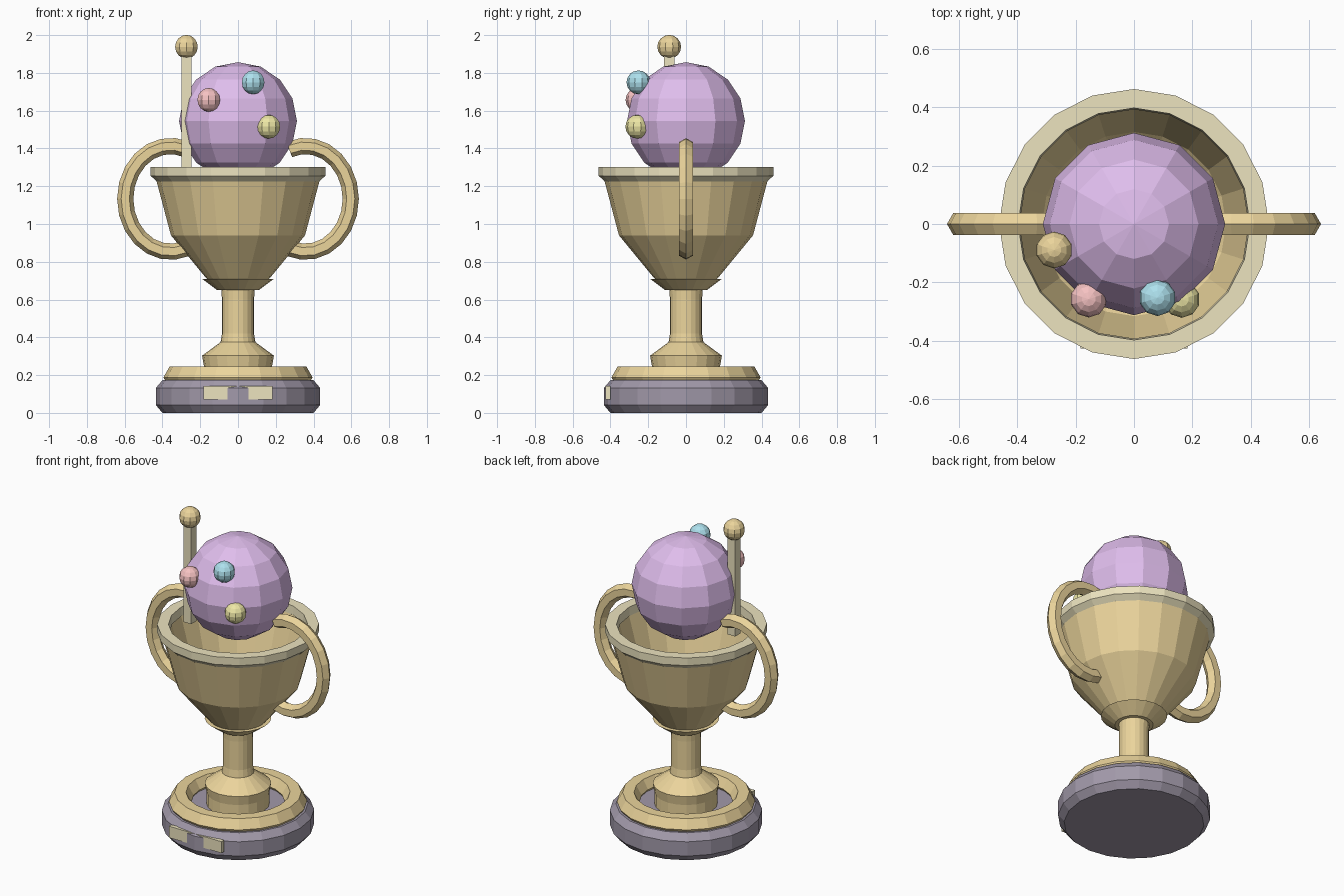
import bpy, bmesh
from math import sin, cos, pi, radians
from mathutils import Matrix, Vector

if "Cube" in bpy.data.objects:
    bpy.data.objects.remove(bpy.data.objects["Cube"])


def material(name, rgb):
    m = bpy.data.materials.new(name)
    m.diffuse_color = (*rgb, 1)
    m.use_nodes = True
    m.node_tree.nodes["Principled BSDF"].inputs["Base Color"].default_value = m.diffuse_color
    return m


GOLD = material("gold", (0.83, 0.66, 0.33))
PALE = material("pale_gold", (0.84, 0.77, 0.52))
DARK = material("dark_base", (0.36, 0.32, 0.40))
PURPLE = material("purple", (0.74, 0.51, 0.84))
PINK = material("pink", (0.92, 0.54, 0.54))
BLUE = material("blue", (0.42, 0.75, 0.85))
YELLOW = material("yellow", (0.85, 0.80, 0.38))


def finish(bm, name, mat):
    bmesh.ops.recalc_face_normals(bm, faces=bm.faces)
    me = bpy.data.meshes.new(name)
    bm.to_mesh(me)
    bm.free()
    me.materials.append(mat)
    ob = bpy.data.objects.new(name, me)
    bpy.context.collection.objects.link(ob)
    return ob


def lathe(name, mat, profile, n=20, loop=False):
    """Revolve (radius, z) points; loop closes the profile, otherwise ends are capped."""
    bm = bmesh.new()
    rings = [[bm.verts.new((r * cos(2 * pi * i / n), r * sin(2 * pi * i / n), z))
              for i in range(n)] for r, z in profile]
    pairs = list(zip(rings, rings[1:]))
    if loop:
        pairs.append((rings[-1], rings[0]))
    for a, b in pairs:
        for i in range(n):
            j = (i + 1) % n
            bm.faces.new((a[i], a[j], b[j], b[i]))
    if not loop:
        bm.faces.new(rings[0])
        bm.faces.new(rings[-1])
    return finish(bm, name, mat)


def ball(name, mat, centre, r, segs, rings):
    bm = bmesh.new()
    bmesh.ops.create_uvsphere(bm, u_segments=segs, v_segments=rings, radius=r,
                              matrix=Matrix.Translation(centre))
    return finish(bm, name, mat)


def box(name, mat, lo, hi):
    lo, hi = Vector(lo), Vector(hi)
    bm = bmesh.new()
    bmesh.ops.create_cube(bm, size=1, matrix=Matrix.Translation((lo + hi) / 2)
                          @ Matrix.Diagonal((*(hi - lo), 1)))
    return finish(bm, name, mat)


def handle(name, side, steps=14, sides=6, m=0.043):
    """Hexagonal tube swept along an open elliptical arc."""
    bm = bmesh.new()
    rings = []
    for k in range(steps + 1):
        t = radians(-111 + 222 * k / steps)
        ring = []
        for s in range(sides):
            u = 2 * pi * s / sides
            x = 0.357 + (0.240 + m * cos(u)) * cos(t)
            z = 1.133 + (0.280 + m * cos(u)) * sin(t)
            ring.append(bm.verts.new((side * x, m * sin(u), z)))
        rings.append(ring)
    for a, b in zip(rings, rings[1:]):
        for i in range(sides):
            j = (i + 1) % sides
            bm.faces.new((a[i], a[j], b[j], b[i]))
    bm.faces.new(rings[0])
    bm.faces.new(rings[-1])
    return finish(bm, name, GOLD)


# Base, name plate and gold ring
lathe("base", DARK, [(0.40, 0), (0.435, 0.042), (0.435, 0.132), (0.40, 0.173)])
box("plate", PALE, (-0.183, -0.426, 0.07), (0.183, -0.40, 0.142))
lathe("base_ring", GOLD, [(0.33 + 0.065 * cos(k * pi / 3), 0.188 + 0.065 * sin(k * pi / 3))
                          for k in range(6)], loop=True)

# Stem with foot and collar
lathe("stem", GOLD, [(0.18, 0.17), (0.18, 0.245), (0.19, 0.303), (0.092, 0.375),
                     (0.085, 0.42), (0.085, 0.60), (0.088, 0.65), (0.11, 0.65), (0.19, 0.71)])

# Cup: hollow bowl and pale rim
lathe("bowl", GOLD, [(0.11, 0.655), (0.17, 0.715), (0.355, 0.94), (0.44, 1.26),
                     (0.40, 1.26), (0.315, 0.96), (0.13, 0.76)])
lathe("rim", PALE, [(0.43, 1.225), (0.462, 1.255), (0.462, 1.303), (0.397, 1.303),
                    (0.392, 1.25)], loop=True)

# Handles
for label, side in (("left", -1), ("right", 1)):
    handle(label + "_handle", side)

# Scoop with candy balls
ball("scoop", PURPLE, (0, 0, 1.545), 0.312, 12, 8)
ball("pink_candy", PINK, (-0.155, -0.257, 1.657), 0.063, 10, 8)
ball("blue_candy", BLUE, (0.08, -0.252, 1.75), 0.063, 10, 8)
ball("yellow_candy", YELLOW, (0.163, -0.258, 1.515), 0.063, 10, 8)

# Stirring stick with knob
box("stick", PALE, (-0.30, -0.116, 1.28), (-0.246, -0.062, 1.91))
ball("stick_knob", GOLD, (-0.273, -0.089, 1.938), 0.063, 10, 8)
